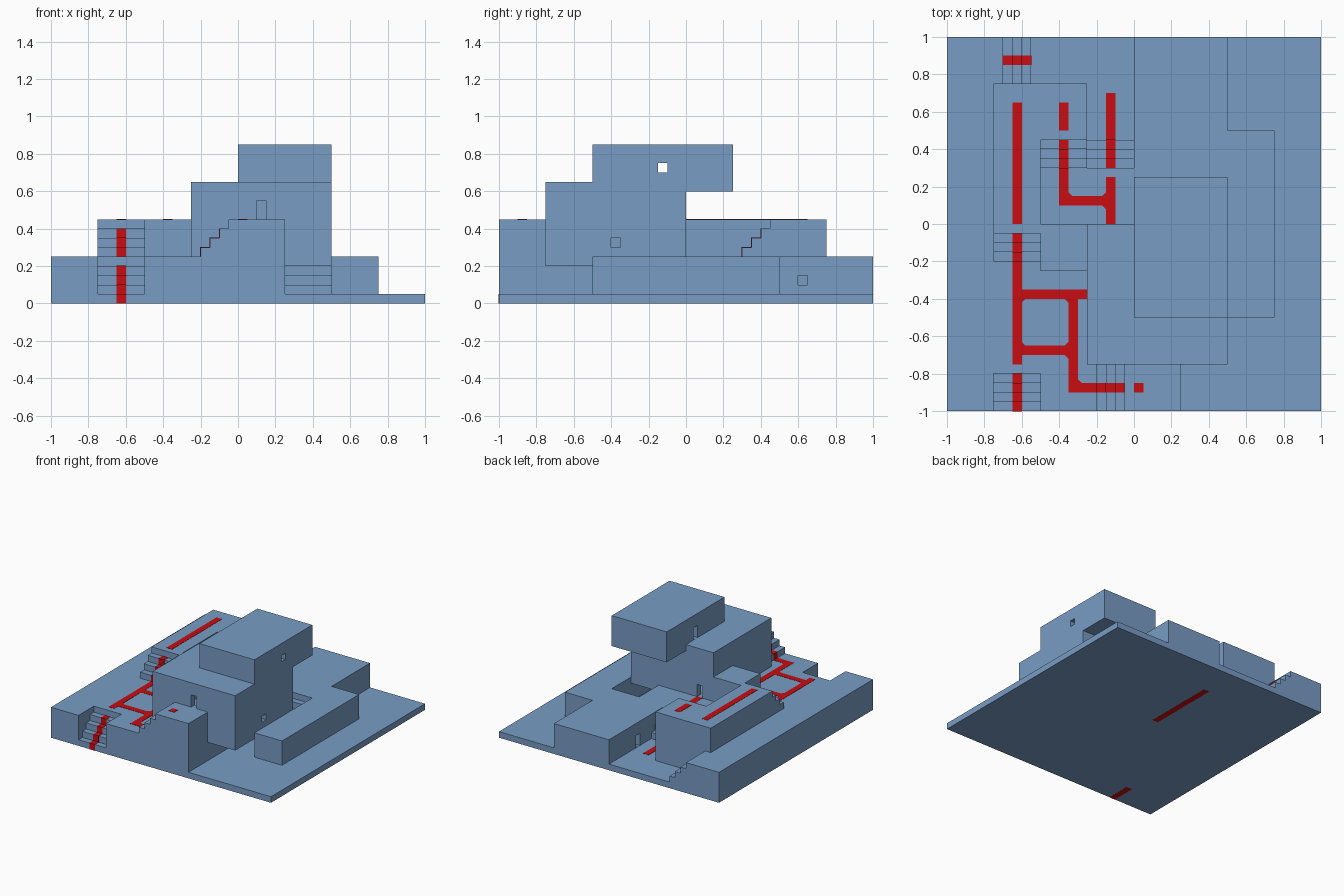
import bpy
import bmesh

cube = bpy.data.objects.get("Cube")
if cube:
    bpy.data.objects.remove(cube, do_unlink=True)


def material(name, color):
    m = bpy.data.materials.new(name)
    m.use_nodes = True
    m.diffuse_color = (*color, 1)
    m.node_tree.nodes["Principled BSDF"].inputs["Base Color"].default_value = (*color, 1)
    return m


BLUE = material("slate blue", (0.19, 0.335, 0.56))
RED = material("path red", (0.58, 0.004, 0.006))


def add_object(name, bm, mat):
    bmesh.ops.recalc_face_normals(bm, faces=bm.faces)
    mesh = bpy.data.meshes.new(name)
    bm.to_mesh(mesh)
    bm.free()
    mesh.materials.append(mat)
    obj = bpy.data.objects.new(name, mesh)
    bpy.context.collection.objects.link(obj)
    return obj


def boxes(name, spans, mat=BLUE):
    """One object from boxes given as (x0, x1, y0, y1, z0, z1)."""
    bm = bmesh.new()
    for x0, x1, y0, y1, z0, z1 in spans:
        verts = bmesh.ops.create_cube(bm, size=1)["verts"]
        for v in verts:
            v.co = (x1 if v.co.x > 0 else x0, y1 if v.co.y > 0 else y0, z1 if v.co.z > 0 else z0)
    return add_object(name, bm, mat)


def carve(obj, *spans):
    """Cut box-shaped rooms, doors and windows out of a block."""
    for span in spans:
        cutter = boxes("cutter", [span])
        cutter.hide_render = True
        mod = obj.modifiers.new("cut", 'BOOLEAN')
        mod.operation = 'DIFFERENCE'
        mod.solver = 'EXACT'
        mod.object = cutter
        bpy.context.view_layer.objects.active = obj
        bpy.ops.object.modifier_apply(modifier=mod.name)
        bpy.data.objects.remove(cutter, do_unlink=True)


S = 0.05      # tread depth and riser height
T = 0.002     # thickness of the painted path


def stairs(name, axis, start, sign, side0, side1, floor, path=None, path_floor=None):
    """Three treads climbing along axis from start; path is the painted band across them."""
    treads, bands = [], []
    for i in range(3):
        a, b = start + sign * S * i, start + sign * S * (i + 1)
        top = floor + S * (i + 1)
        lo, hi = min(a, b), max(a, b)
        treads.append((lo, hi, side0, side1, floor, top))
        if path:
            a -= sign * T
            bottom = floor if path_floor is None else path_floor
            bands.append((min(a, b), max(a, b), *path, bottom, top + T))
    if axis == 'y':
        treads = [(c, d, a, b, e, f) for a, b, c, d, e, f in treads]
        bands = [(c, d, a, b, e, f) for a, b, c, d, e, f in bands]
    boxes(name, treads)
    if bands:
        boxes(name + "_path", bands, RED)


# Ground slab
boxes("ground_slab", [(-1, 1, -1, 1, 0, 0.05)])

# Lower terrace, leaving the sunken court and front stair notch open
lower = [(-1, -0.75, -1, 1), (-0.75, -0.5, -0.8, 0.75), (-0.75, -0.7, 0.75, 1),
         (-0.5, -0.25, -1, 0.75), (-0.25, 0, -1, 0.3), (0, 0.25, -1, 0.25),
         (0.5, 0.75, -0.5, 0.5)]
boxes("lower_terrace", [(*p, 0.05, 0.25) for p in lower])

# Back room with a door to the court and a window to the outside
back_room = boxes("back_room", [(0, 0.5, 0.25, 1, 0.05, 0.25)])
carve(back_room, (0.05, 0.45, 0.5, 0.95, 0.06, 0.2), (-0.05, 0.1, 0.6, 0.65, 0.051, 0.15),
      (0.4, 0.55, 0.6, 0.65, 0.1, 0.15))

# Middle terrace
middle = [(-0.75, -0.5, -0.05, 0.75), (-0.5, -0.25, 0.45, 0.75), (-0.5, -0.25, -0.25, 0)]
boxes("middle_terrace", [(*p, 0.25, 0.45) for p in middle])
boxes("front_landing", [(-0.05, 0.25, -1, -0.75, 0.25, 0.45)])

# Main tower: room, front door, back door, side window
tower = boxes("main_tower", [(-0.25, 0.5, -0.75, 0, 0.2, 0.65)])
carve(tower, (-0.2, 0.45, -0.7, -0.05, 0.25, 0.6), (0.1, 0.15, -0.8, -0.65, 0.45, 0.55),
      (-0.15, -0.1, -0.1, 0.05, 0.25, 0.35), (0.4, 0.55, -0.4, -0.35, 0.3, 0.35))

# Overhanging top room: roof door and side window
top_room = boxes("top_room", [(0, 0.5, -0.5, 0.25, 0.6, 0.85)])
carve(top_room, (0.05, 0.45, -0.45, 0.2, 0.66, 0.8), (-0.05, 0.1, -0.15, -0.1, 0.651, 0.75),
      (0.4, 0.55, -0.15, -0.1, 0.7, 0.75))

# Staircases
stairs("front_stairs", 'y', -0.95, 1, -0.75, -0.5, 0.05, (-0.65, -0.6), 0.0)
stairs("west_stairs", 'y', -0.2, 1, -0.75, -0.5, 0.25, (-0.65, -0.6))
stairs("landing_stairs", 'x', -0.2, 1, -1, -0.75, 0.25, (-0.9, -0.85))
stairs("terrace_stairs", 'y', 0.3, 1, -0.5, -0.25, 0.25, (-0.4, -0.35))
stairs("court_stairs", 'y', 0.45, -1, -0.25, 0, 0.05, (-0.15, -0.1))
stairs("back_stairs", 'x', -0.55, -1, 0.75, 1, 0.05, (0.85, 0.9))
stairs("passage_stairs", 'y', 0.1, 1, 0.25, 0.5, 0.05)

# Painted path on the flat floors: x0, x1, y0, y1, floor height
flat = [(-0.65, -0.6, -0.75, -0.2, 0.25), (-0.6, -0.25, -0.4, -0.35, 0.25),
        (-0.6, -0.35, -0.7, -0.65, 0.25), (-0.35, -0.3, -0.9, -0.4, 0.25),
        (-0.3, -0.2, -0.9, -0.85, 0.25), (0, 0.05, -0.9, -0.85, 0.45),
        (-0.65, -0.6, 0, 0.65, 0.45), (-0.4, -0.35, 0.5, 0.65, 0.45),
        (-0.4, -0.35, 0.1, 0.3, 0.25), (-0.35, -0.15, 0.1, 0.15, 0.25),
        (-0.15, -0.1, 0, 0.25, 0.25), (-0.15, -0.1, 0.45, 0.7, 0.05)]
boxes("floor_path", [(a, b, c, d, z - T, z + T) for a, b, c, d, z in flat], RED)

# Path at the foot of the front stairs and bands showing on the underside
boxes("front_path_foot", [(-0.65, -0.6, -1 - T, -0.95, 0, 0.05 + T)], RED)
boxes("underside_path", [(-0.65, -0.6, -1, -0.8, -0.001, 0.01),
                         (-0.15, -0.1, 0.1, 0.7, -0.001, 0.01)], RED)

# Small eased inner corners where path bands meet
bm = bmesh.new()
for x, y, dx, dy in [(-0.6, -0.4, 1, -1), (-0.35, -0.4, -1, -1), (-0.6, -0.65, 1, 1),
                     (-0.35, -0.65, -1, 1), (-0.35, -0.7, -1, -1), (-0.3, -0.85, 1, 1),
                     (-0.35, 0.15, 1, 1), (-0.15, 0.15, -1, 1), (-0.15, 0.1, -1, -1)]:
    z = 0.25 + T
    bm.faces.new([bm.verts.new(p) for p in
                  ((x, y, z), (x + 0.02 * dx, y, z), (x, y + 0.02 * dy, z))])
for f in bm.faces:
    f.normal_update()
    if f.normal.z < 0:
        f.normal_flip()
mesh = bpy.data.meshes.new("path_corners")
bm.to_mesh(mesh)
bm.free()
mesh.materials.append(RED)
bpy.context.collection.objects.link(bpy.data.objects.new("path_corners", mesh))
